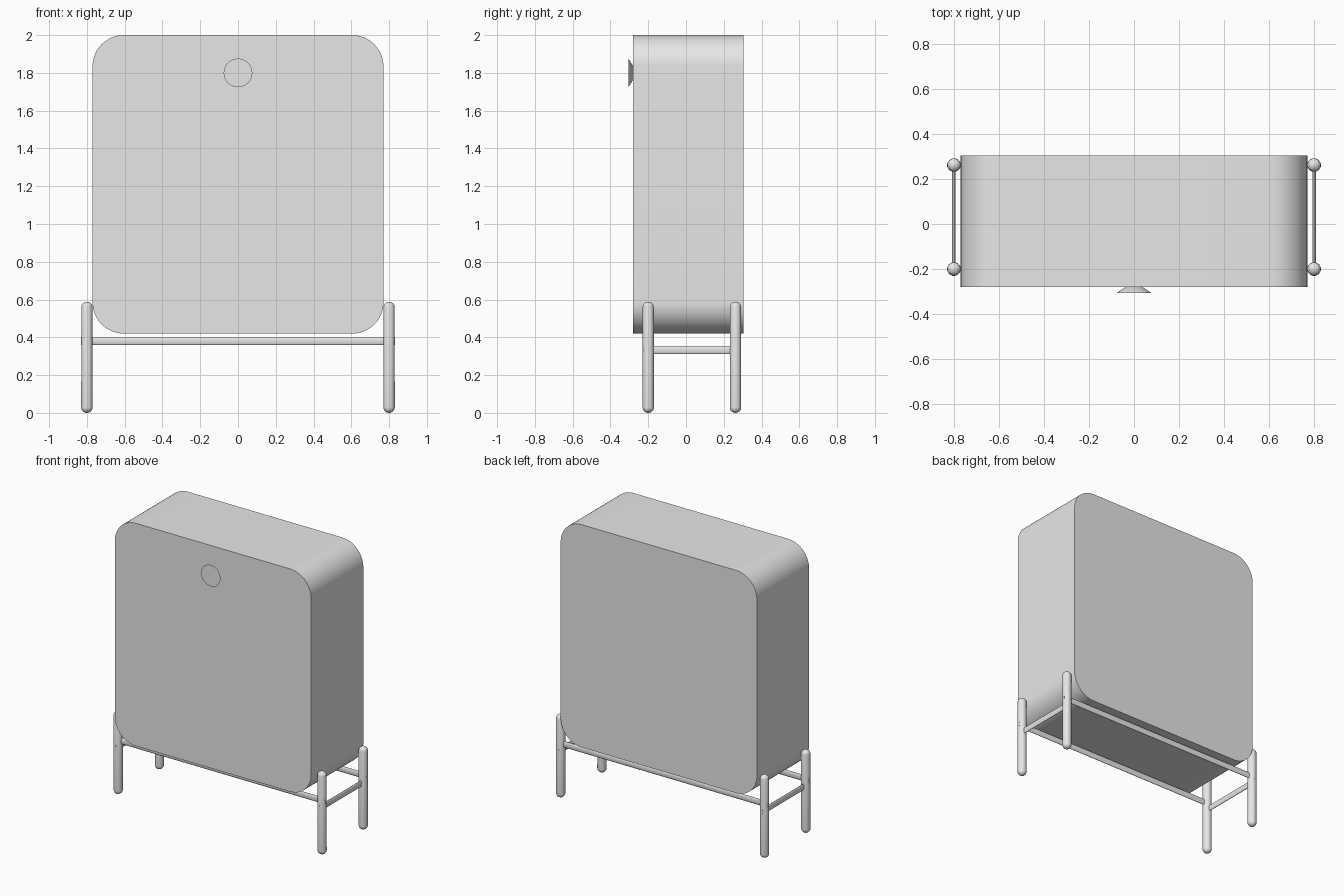
import bpy, bmesh, math
from mathutils import Matrix

cube = bpy.data.objects.get("Cube")
if cube:
    bpy.data.objects.remove(cube, do_unlink=True)

GREY = (0.8, 0.8, 0.8, 1)
grey = bpy.data.materials.new("light_grey")
grey.use_nodes = True
grey.diffuse_color = GREY
grey.node_tree.nodes["Principled BSDF"].inputs["Base Color"].default_value = GREY


def finish(name, bm):
    """Turn a bmesh into a smooth-shaded object with crisp edges."""
    bmesh.ops.recalc_face_normals(bm, faces=bm.faces)
    mesh = bpy.data.meshes.new(name)
    bm.to_mesh(mesh)
    bm.free()
    mesh.materials.append(grey)
    obj = bpy.data.objects.new(name, mesh)
    bpy.context.collection.objects.link(obj)
    bpy.ops.object.select_all(action="DESELECT")
    obj.select_set(True)
    bpy.context.view_layer.objects.active = obj
    bpy.ops.object.shade_smooth_by_angle(angle=math.radians(35))
    return obj


def rod(name, centre, length, axis, r1, r2=None, flat=1.0):
    """Cylinder or cone along an axis; flat squashes its horizontal width."""
    bm = bmesh.new()
    bmesh.ops.create_cone(bm, cap_ends=True, segments=32, radius1=r1,
                          radius2=r1 if r2 is None else r2, depth=length)
    if axis == "x":
        scale, turn = (1, flat, 1), Matrix.Rotation(math.pi / 2, 4, "Y")
    else:
        scale, turn = (flat, 1, 1), Matrix.Rotation(math.pi / 2, 4, "X")
    bmesh.ops.transform(bm, matrix=Matrix.Translation(centre) @ turn
                        @ Matrix.Diagonal((*scale, 1)), verts=bm.verts)
    return finish(name, bm)


def capsule(name, x, y, height, radius):
    """Upright rod with domed ends, standing on the floor."""
    bm = bmesh.new()
    bmesh.ops.create_uvsphere(bm, u_segments=32, v_segments=16, radius=radius)
    # Pull the two halves apart, leaving the equator ring at the bottom
    for v in bm.verts:
        if v.co.z > 0.001:
            v.co.z += height - 2 * radius
        v.co += type(v.co)((x, y, radius))
    return finish(name, bm)


# Cabinet: rounded rectangle extruded from front to back
HALF_W, BOTTOM, TOP, CORNER = 0.77, 0.42, 2.0, 0.165
FRONT, BACK = -0.28, 0.305
STEPS = 16
bm = bmesh.new()
ring = []
corners = [(1, TOP - CORNER), (-1, TOP - CORNER),
           (-1, BOTTOM + CORNER), (1, BOTTOM + CORNER)]
for quarter, (side, cz) in enumerate(corners):
    for i in range(STEPS + 1):
        a = (quarter + i / STEPS) * math.pi / 2
        ring.append(bm.verts.new((side * (HALF_W - CORNER) + CORNER * math.cos(a),
                                  FRONT, cz + CORNER * math.sin(a))))
face = bm.faces.new(ring)
grown = bmesh.ops.extrude_face_region(bm, geom=[face], use_keep_orig=True)
moved = [g for g in grown["geom"] if isinstance(g, bmesh.types.BMVert)]
bmesh.ops.translate(bm, vec=(0, BACK - FRONT, 0), verts=moved)
finish("cabinet", bm)

# Flared knob on the front
rod("knob", (0, -0.292, 1.8), 0.027, "y", 0.035, 0.076)

# Four legs with their rails
LEG_X, LEG_R = 0.8, 0.03
LEG_Y = {"front": -0.2, "back": 0.262}
for end, y in LEG_Y.items():
    for side, sx in (("left", 1), ("right", -1)):
        capsule(f"{end}_{side}_leg", sx * LEG_X, y, 0.588, LEG_R)
    rod(f"{end}_rail", (0, y, 0.381), 2 * (LEG_X + LEG_R), "x", 0.022, flat=0.35)

for side, sx in (("left", 1), ("right", -1)):
    span = LEG_Y["back"] - LEG_Y["front"]
    mid = (LEG_Y["back"] + LEG_Y["front"]) / 2
    rod(f"{side}_side_rail", (sx * LEG_X, mid, 0.333), span + 2 * LEG_R,
        "y", 0.022, flat=0.35)
